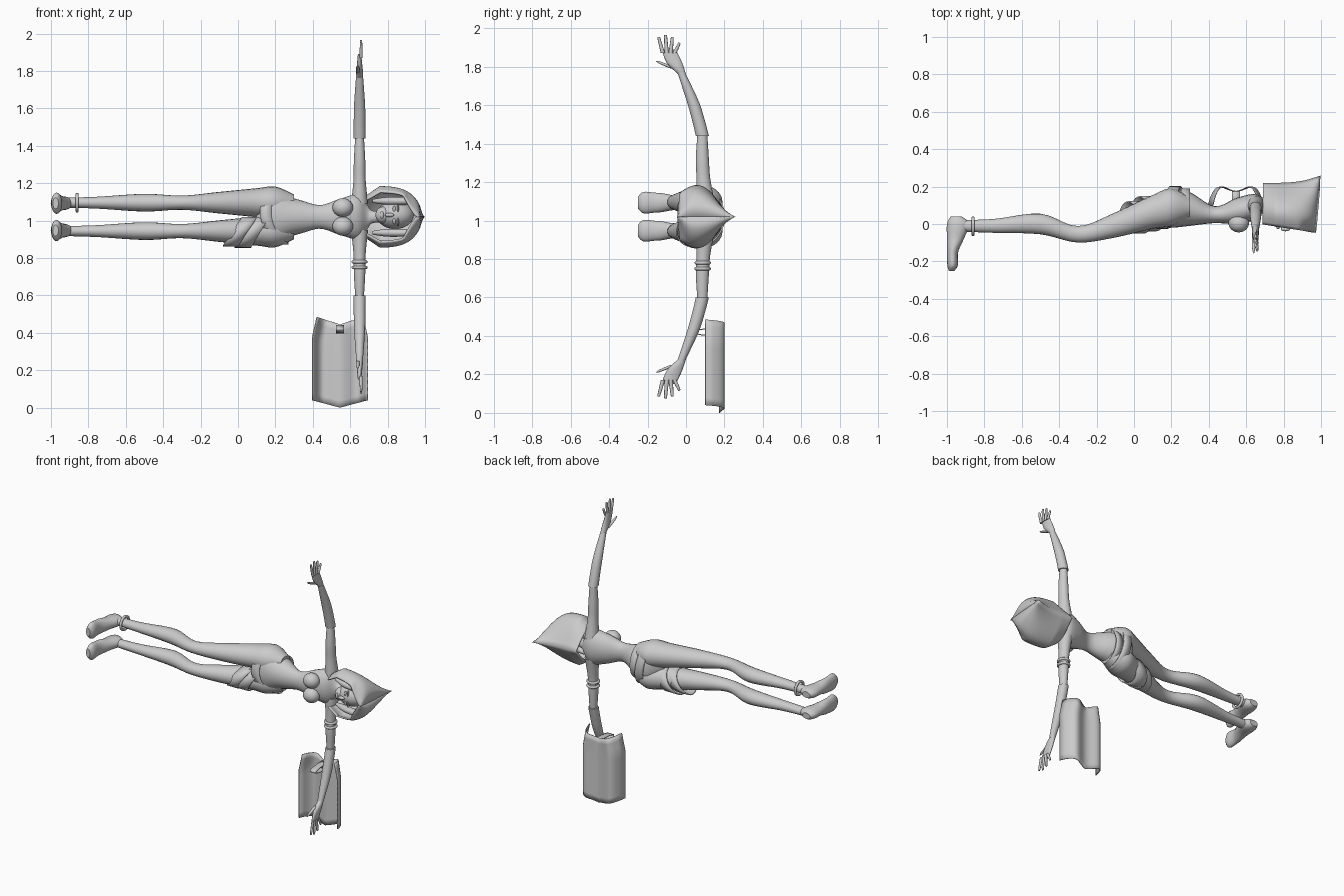
import bpy, bmesh
from math import sin, cos, pi, tau, sqrt

cube = bpy.data.objects.get("Cube")
if cube:
    bpy.data.objects.remove(cube, do_unlink=True)

GREY = (0.6, 0.6, 0.6, 1)
clay = bpy.data.materials.new("light grey")
clay.use_nodes = True
clay.diffuse_color = GREY
clay.node_tree.nodes["Principled BSDF"].inputs["Base Color"].default_value = GREY

MID = 1.02      # height of the body's plane of symmetry
ARM_X = 0.65    # both arms lie in this plane


def finish(name, bm, thickness=0):
    bmesh.ops.recalc_face_normals(bm, faces=bm.faces)
    for face in bm.faces:
        face.smooth = len(face.verts) < 5
    mesh = bpy.data.meshes.new(name)
    bm.to_mesh(mesh)
    bm.free()
    mesh.materials.append(clay)
    part = bpy.data.objects.new(name, mesh)
    bpy.context.collection.objects.link(part)
    if thickness:
        solid = part.modifiers.new("thickness", "SOLIDIFY")
        solid.thickness = thickness
        solid.offset = 0


def skin(name, rows, closed=False, capped=False, thickness=0):
    """Surface stretched over rows of points."""
    bm = bmesh.new()
    rings = [[bm.verts.new(point) for point in row] for row in rows]
    count = len(rings[0])
    for low, high in zip(rings, rings[1:]):
        for i in range(count if closed else count - 1):
            j = (i + 1) % count
            bm.faces.new((low[i], low[j], high[j], high[i]))
    if capped:
        bm.faces.new(rings[0])
        bm.faces.new(rings[-1])
    finish(name, bm, thickness)


def smooth_keys(keys, steps=5):
    """Catmull-Rom curve through the key sections."""
    padded = [keys[0], *keys, keys[-1]]
    result = []
    for a, b, c, d in zip(padded, padded[1:], padded[2:], padded[3:]):
        for step in range(steps):
            t = step / steps
            result.append([q + t * ((r - p) + t * ((2 * p - 5 * q + 4 * r - s)
                           + t * (3 * (q - r) + s - p))) / 2
                           for p, q, r, s in zip(a, b, c, d)])
    result.append(keys[-1])
    return result


def limb(name, axis, offset, keys, flat=1, side=1, sides=20):
    """Keys hold: place along the axis, sideways shift, radius, optional flatness."""
    keys = [key if len(key) > 3 else (*key, flat) for key in keys]
    rows = []
    for along, shift, radius, ratio in smooth_keys(keys):
        row = []
        for i in range(sides):
            a = shift + radius * cos(tau * i / sides)
            b = offset + radius * ratio * sin(tau * i / sides)
            x, y, h = {"x": (along, a, b), "y": (a, along, b), "z": (b, a, along)}[axis]
            row.append((x, y, MID + side * h))
        rows.append(row)
    skin(name, rows, closed=True, capped=True)


def ball(name, centre, radii):
    bm = bmesh.new()
    bmesh.ops.create_uvsphere(bm, u_segments=24, v_segments=14, radius=1)
    for vert in bm.verts:
        vert.co = [c + r * v for c, r, v in zip(centre, radii, vert.co)]
        vert.co.z += MID
    finish(name, bm)


def bangle(name, location, radius, turn=0):
    bpy.ops.mesh.primitive_torus_add(major_segments=32, minor_segments=10, location=location,
                                     rotation=(0, turn, 0), major_radius=radius,
                                     minor_radius=0.009)
    part = bpy.context.object
    part.name = name
    part.data.materials.append(clay)
    bpy.ops.object.shade_smooth()


def wrap(name, x, width, y, h, radius, flat, slant=0, vee=0):
    """Cloth band round the body, slanted or dipping to a point in front."""
    rows = []
    for edge in (0, width / 2, width):
        row = []
        for i in range(40):
            c, s = cos(tau * i / 40), sin(tau * i / 40)
            dip = vee * max(0, -c) ** 1.5
            row.append((x + edge + slant * s - dip, y + radius * c, MID + h + radius * flat * s))
        rows.append(row)
    skin(name, rows, closed=True, thickness=0.008)


# Torso, neck and cloth bands
limb("torso", "x", 0, [
    (.1, .06, .04, 1), (.15, .075, .09, 1.3), (.2, .085, .105, 1.4), (.3, .08, .09, 1.1),
    (.43, .05, .045, 1.4), (.55, .07, .07, 1.4), (.64, .09, .07, 1.7), (.69, .1, .04, 1.7),
    (.72, .09, .03, 1.1), (.8, .07, .03, 1)])
wrap("upper_belt", .25, .05, .085, 0, .1, 1.15, vee=.1)
wrap("lower_belt", .19, .06, .088, 0, .11, 1.3, slant=-.02, vee=.07)
wrap("thigh_wrap", .03, .09, .055, -.08, .09, .9, slant=.05)
wrap("thigh_wrap_lower", -.03, .08, .035, -.08, .083, .9, slant=.05)

for label, side in (("left", 1), ("right", -1)):
    # Legs and feet
    limb(label + "_leg", "x", .076, [
        (-.95, -.01, .03), (-.75, -.01, .037), (-.5, 0, .055), (-.3, -.055, .044),
        (-.1, -.005, .067), (.1, .065, .09), (.2, .09, .1), (.3, .09, .05)], .86, side)
    limb(label + "_foot", "y", .073, [
        (.04, -.95, .03, .7), (0, -.94, .06, .6), (-.08, -.955, .045, .9),
        (-.15, -.97, .03, 1.7), (-.22, -.97, .028, 2), (-.25, -.975, .015, 2)], side=side)
    ball(label + "_breast", (.56, .005, .05 * side), (.055, .05, .05))

    # Arms, sleeves and hands
    limb(label + "_upper_arm", "z", ARM_X, [
        (.07, .1, .05), (.2, .09, .036), (.3, .085, .034), (.44, .085, .025)], .9, side)
    limb(label + "_sleeve", "z", ARM_X, [
        (.42, .085, .034), (.5, .065, .033), (.6, .035, .031), (.75, -.025, .02)], .95, side)
    limb(label + "_palm", "z", ARM_X, [
        (.74, -.02, .02, .8), (.8, -.06, .04, .4), (.87, -.09, .037, .25)], side=side)
    limb(label + "_thumb", "z", .64, [
        (.77, -.06, .02), (.795, -.12, .018), (.81, -.15, .008)], .5, side)
    for k in range(4):
        base, tip = -.12 + .02 * k, -.14 + .034 * k
        top = .945 - .01 * (k - 1) ** 2
        limb(f"{label}_finger_{k + 1}", "z", ARM_X + .008, [
            (.85, base, .011), (top - .01, tip, .008), (top, tip, .004)], .8, side, 10)

# Bangles
for z in (.75, .78):
    bangle("arm_band", (ARM_X, .087, z), .034)
bangle("anklet", (-.86, -.012, MID + .076), .044, pi / 2)

# Head, face and hair
ball("head", (.84, .06, .01), (.1, .086, .075))
ball("jaw", (.775, .025, .01), (.04, .045, .045))
ball("nose", (.81, -.027, .01), (.025, .012, .011))
ball("lips", (.77, -.018, .01), (.009, .01, .02))
for side in (1, -1):
    ball("eye", (.835, -.017, .01 + .033 * side), (.008, .009, .017))
    ball("brow", (.855, -.016, .01 + .034 * side), (.005, .01, .024))
    limb("hair_lock", "x", .085, [(.72, .05, .012), (.8, .025, .026), (.9, .005, .025)],
         .8, side)

# Hood: open round the face, ridged behind, closing at the crown
rows = []
for step in range(25):
    f = step / 24
    width = .16 * sqrt(1 - f ** 4) * (.7 + .3 * min(1, 4 * f))
    gap = .82 * width * min(1, max(0, 4 * (.95 - f)))
    front, back = -.045 * f, .215 + .04 * f ** 4
    row = []
    for i in range(-16, 17):
        t = 1 - abs(i) / 16
        if t < .3:
            z = gap + (width - gap) * sin(t / .3 * pi / 2)
        else:
            z = width * cos((t - .3) / .7 * pi / 2)
        x = .69 + .28 * f + .025 * t * f ** 4
        row.append((x, front + (back - front) * t, MID + (z if i > 0 else -z)))
    rows.append(row)
skin("hood", rows, thickness=0.01)

# Shield: thin double-arched plate, pointed below and notched above
rows = []
for step in range(13):
    f = step / 12
    row = []
    for i in range(-12, 13):
        u = i / 12
        low, high = .04 * abs(u), .445 + .04 * abs(u)
        half = .148 - .1 * max(0, f - .75)
        row.append((.545 + half * u, .175 + .14 * u ** 2 - .215 * u ** 4,
                    low + (high - low) * f))
    rows.append(row)
skin("shield", rows, thickness=0.005)

# Curved grip inside the shield
rows = []
for i in range(13):
    turn = pi * i / 12
    rows.append([(.545 + across, .175 - .135 * sin(turn), .42 + .02 * cos(turn))
                 for across in (-.022, .022)])
skin("shield_grip", rows, thickness=0.005)
